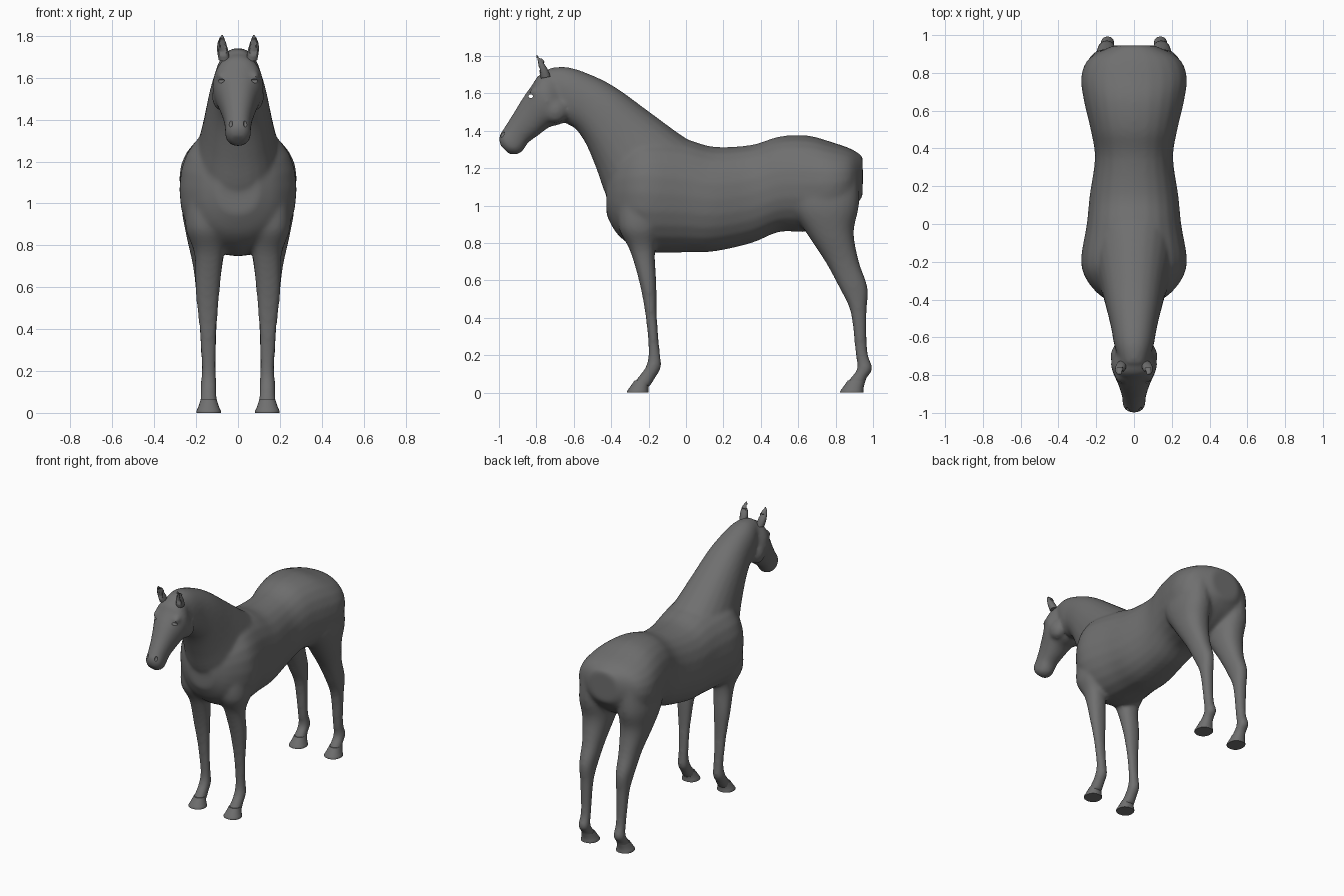
import bpy, bmesh, math
from mathutils import Vector

cube = bpy.data.objects.get("Cube")
if cube:
    bpy.data.objects.remove(cube)

coat = bpy.data.materials.new("grey coat")
coat.use_nodes = True
GREY = (0.16, 0.16, 0.16, 1)
coat.diffuse_color = GREY
coat.node_tree.nodes["Principled BSDF"].inputs["Base Color"].default_value = GREY

SIDES = 24


def spline(p, q, r, s, t):
    """Smooth blend between stations q and r."""
    return [0.5 * (2 * b + (c - a) * t + (2 * a - 5 * b + 4 * c - d) * t * t
                   + (3 * b - a - 3 * c + d) * t ** 3)
            for a, b, c, d in zip(p, q, r, s)]


def loft(bm, stations, side=1, steps=4):
    """Skin oval sections: (ya, za) and (yb, zb) are opposite ends of the
    oval in the side plane, w its half width and cx its sideways centre."""
    n = len(stations)
    path = []
    for i in range(n - 1):
        four = [stations[min(max(i + k, 0), n - 1)] for k in (-1, 0, 1, 2)]
        path += [spline(*four, j / steps) for j in range(steps)]
    path.append(stations[-1])
    rings = []
    for ya, za, yb, zb, w, cx in path:
        mid = Vector((cx * side, (ya + yb) / 2, (za + zb) / 2))
        half = Vector((0, (yb - ya) / 2, (zb - za) / 2))
        ring = []
        for k in range(SIDES):
            a = math.tau * k / SIDES
            c, s = math.cos(a), math.sin(a)
            c = math.copysign(abs(c) ** 0.9, c)
            s = math.copysign(abs(s) ** 0.9, s)
            ring.append(bm.verts.new(mid + half * c + Vector((w * s, 0, 0))))
        rings.append(ring)
    new = [bm.faces.new(rings[0]), bm.faces.new(rings[-1])]
    for lo, hi in zip(rings, rings[1:]):
        for k in range(SIDES):
            m = (k + 1) % SIDES
            new.append(bm.faces.new((lo[k], lo[m], hi[m], hi[k])))
    bmesh.ops.recalc_face_normals(bm, faces=new)


def ball(bm, centre, size):
    made = bmesh.ops.create_uvsphere(bm, u_segments=16, v_segments=10, radius=1)
    for v in made["verts"]:
        v.co = Vector(centre) + Vector(a * b for a, b in zip(v.co, size))


def finish(bm, name):
    mesh = bpy.data.meshes.new(name)
    bm.to_mesh(mesh)
    bm.free()
    mesh.materials.append(coat)
    obj = bpy.data.objects.new(name, mesh)
    bpy.context.collection.objects.link(obj)
    return obj


def shade(obj, angle=40):
    bpy.ops.object.select_all(action="DESELECT")
    obj.select_set(True)
    bpy.context.view_layer.objects.active = obj
    bpy.ops.object.shade_smooth_by_angle(angle=math.radians(angle))


# Torso: y, belly, back, half width
torso = [(-.425, .95, 1.18, .10), (-.37, .85, 1.29, .19), (-.28, .78, 1.36, .26),
         (-.18, .75, 1.38, .28), (0, .75, 1.355, .25), (.15, .755, 1.315, .235),
         (.35, .80, 1.325, .207), (.5, .86, 1.37, .23), (.65, .86, 1.375, .265),
         (.78, .9, 1.34, .28), (.88, .97, 1.305, .235), (.945, 1.05, 1.265, .11)]
# Neck: throat side, crest side, half width
neck = [(-.36, .95, .12, 1.30, .21), (-.43, 1.06, 0, 1.36, .205),
        (-.48, 1.2, -.2, 1.505, .17), (-.535, 1.33, -.38, 1.635, .142),
        (-.59, 1.41, -.52, 1.705, .12), (-.64, 1.44, -.64, 1.742, .105),
        (-.68, 1.5, -.74, 1.735, .08)]
# Head: jaw side, brow side, half width
head = [(-.62, 1.47, -.70, 1.735, .08), (-.67, 1.435, -.785, 1.70, .12),
        (-.73, 1.42, -.82, 1.65, .115), (-.79, 1.375, -.87, 1.58, .09),
        (-.845, 1.335, -.925, 1.49, .07), (-.87, 1.295, -.97, 1.42, .062),
        (-.90, 1.275, -1.0, 1.37, .06), (-.945, 1.275, -.995, 1.325, .035)]
# Legs: height, front, rear, half width, sideways centre
front_leg = [(1.02, -.36, -.08, .09, .16), (.88, -.36, -.13, .10, .15),
             (.76, -.3, -.165, .07, .139), (.58, -.247, -.158, .058, .145),
             (.4, -.215, -.155, .042, .143), (.22, -.2, -.14, .034, .14),
             (.14, -.215, -.132, .038, .14), (.085, -.255, -.16, .038, .14),
             (.03, -.295, -.195, .045, .14)]
hind_leg = [(1.17, .56, .92, .10, .15), (1.0, .56, .925, .115, .155),
            (.86, .64, .897, .10, .15), (.7, .745, .925, .07, .145),
            (.56, .82, .972, .054, .145), (.43, .88, .966, .043, .143),
            (.22, .905, .97, .034, .14), (.13, .915, .998, .038, .14),
            (.08, .88, .968, .038, .14), (.03, .845, .95, .045, .14)]


def upright(rows):
    return [(f, z, r, z, w, cx) for z, f, r, w, cx in rows]


# Body: all soft parts fused into one skin
bm = bmesh.new()
loft(bm, [(y, lo, y, hi, w, 0) for y, lo, hi, w in torso])
loft(bm, [row + (0,) for row in neck])
loft(bm, [row + (0,) for row in head])
for side in (-1, 1):
    loft(bm, upright(front_leg), side)
    loft(bm, upright(hind_leg), side)
    ball(bm, (side * .082, -.80, 1.61), (.02, .04, .025))    # brow
    ball(bm, (side * .075, -.70, 1.51), (.05, .07, .07))     # cheek
body = finish(bm, "horse_body")

# Eye sockets and nostrils
bm = bmesh.new()
ball(bm, (0, -.83, 1.585), (.2, .013, .011))
for side in (-1, 1):
    ball(bm, (side * .036, -.988, 1.385), (.011, .018, .02))
cutter = finish(bm, "socket_cutter")
cutter.hide_render = True

fuse = body.modifiers.new("fuse", "REMESH")
fuse.mode = "VOXEL"
fuse.voxel_size = 0.011
soften = body.modifiers.new("soften", "SMOOTH")
soften.factor = 0.5
soften.iterations = 14
cut = body.modifiers.new("sockets", "BOOLEAN")
cut.operation = "DIFFERENCE"
cut.object = cutter
bpy.context.view_layer.objects.active = body
for name in ("fuse", "soften", "sockets"):
    bpy.ops.object.modifier_apply(modifier=name)
bpy.data.objects.remove(cutter)
body.data.materials.clear()
body.data.materials.append(coat)
shade(body, 50)

# Hooves: flared with flat soles
for side, label in ((1, "left"), (-1, "right")):
    for place, front, rear in (("front", -.315, -.2), ("hind", .825, .95)):
        bm = bmesh.new()
        loft(bm, upright([(.065, front + .04, rear + .01, .038, .14),
                          (.03, front + .015, rear, .049, .14),
                          (.008, front, rear, .059, .14),
                          (0, front, rear, .058, .14)]), side, 2)
        shade(finish(bm, f"{place}_hoof_{label}"))

    # Ears: pointed and cupped forward
    bm = bmesh.new()
    loft(bm, [(-.775, 1.68, -.725, 1.69, .026, .066),
              (-.785, 1.72, -.74, 1.73, .027, .072),
              (-.792, 1.76, -.763, 1.765, .021, .077),
              (-.798, 1.79, -.785, 1.79, .011, .077),
              (-.798, 1.805, -.795, 1.805, .002, .075)], side)
    cup = [v for v in bm.verts if abs(v.co.x - side * .073) < .015
           and v.co.y < -.768 and 1.715 < v.co.z < 1.785]
    for v in cup:
        v.co.y += .012
    shade(finish(bm, f"ear_{label}"), 60)
